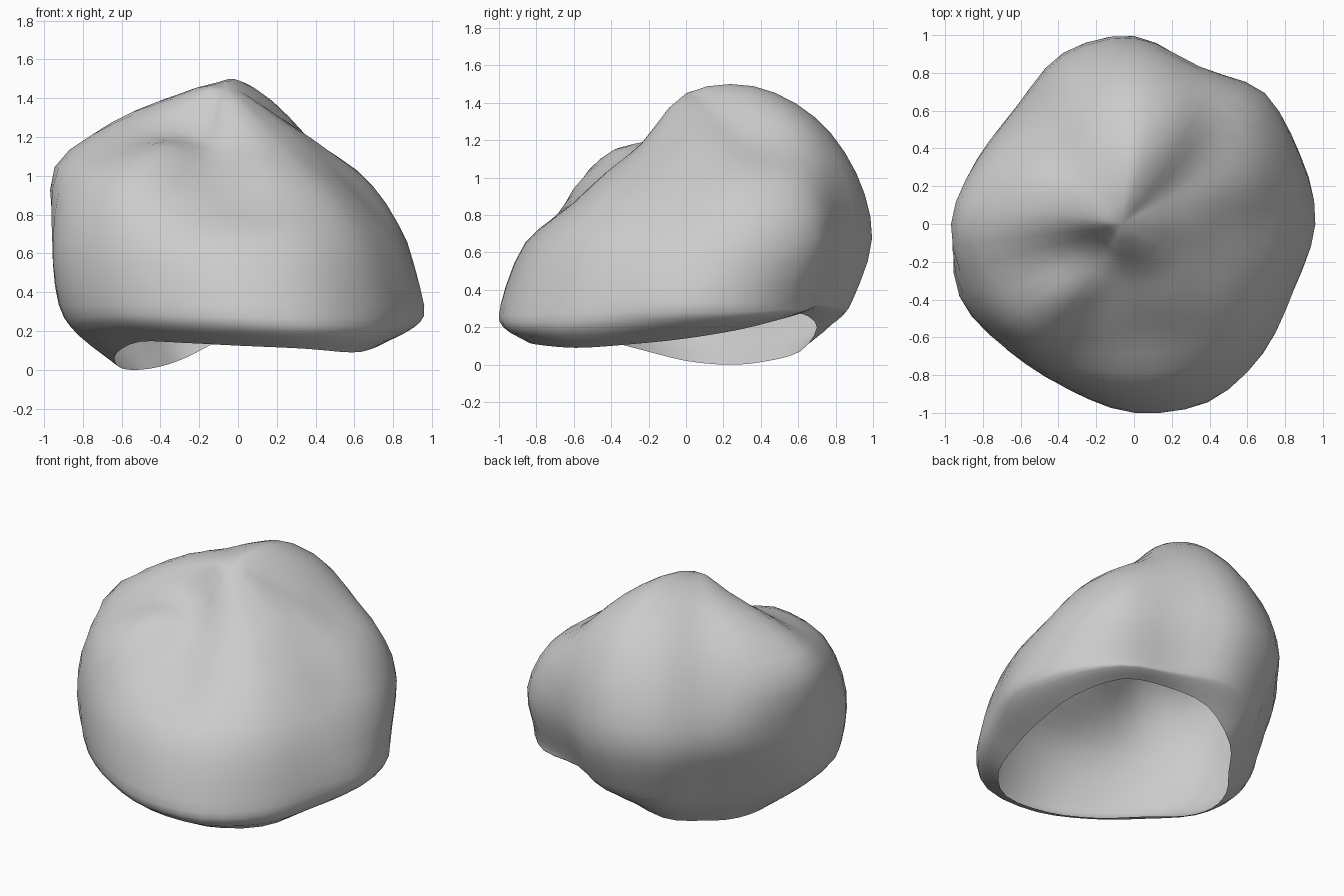
import bpy, bmesh, math
from mathutils import Vector

if "Cube" in bpy.data.objects:
    bpy.data.objects.remove(bpy.data.objects["Cube"])

CENTRE_Z = 0.5
ELEVATIONS = (-10, 10, 30, 50, 70)
POLE = Vector((-0.06, 0.0, 1.45))
STEPS = 3

# One profile per 22.5 degrees round the rock, starting at +x:
# rim radius, rim height, then the radius at each elevation
PROFILES = (
    (.74, .14, .96, .85, .66, .475, .27),
    (.78, .19, .95, .93, .76, .52, .28),
    (.78, .255, .89, .98, .85, .56, .295),
    (.68, .27, .80, .90, .86, .655, .335),
    (.70, .20, .89, .995, .91, .69, .36),
    (.66, .07, .87, .98, .88, .66, .35),
    (.58, .015, .78, .88, .80, .62, .34),
    (.59, .00, .80, .89, .87, .65, .335),
    (.62, .02, .91, .945, .945, .645, .32),
    (.68, .085, .96, 1.00, .88, .57, .275),
    (.72, .145, .94, .93, .81, .545, .25),
    (.76, .14, .94, .87, .66, .445, .245),
    (.82, .125, .99, .86, .61, .43, .245),
    (.88, .11, 1.00, .87, .64, .45, .25),
    (.83, .09, .95, .85, .66, .46, .255),
    (.75, .11, .91, .82, .65, .46, .26),
)
N = len(PROFILES)


def spline(p0, p1, p2, p3, t):
    """Smooth curve through p1 and p2."""
    return 0.5 * (2 * p1 + (p2 - p0) * t + (2 * p0 - 5 * p1 + 4 * p2 - p3) * t * t
                  + (3 * p1 - p0 - 3 * p2 + p3) * t ** 3)


def column(i):
    """Key points of one profile, from the open rim up to the top."""
    a = 2 * math.pi * i / N
    out = Vector((math.cos(a), math.sin(a), 0))
    rim_r, rim_z, *radii = PROFILES[i]
    pts = [out * r + Vector((0, 0, CENTRE_Z + r * math.tan(math.radians(e))))
           for r, e in zip(radii, ELEVATIONS)]
    rim = out * rim_r + Vector((0, 0, rim_z))
    mid = (rim + pts[0]) / 2
    c = Vector((0, 0, CENTRE_Z))
    bulge = 1.055 + 0.02 * math.cos(a + math.pi / 3)  # rounder lip at the front
    return [rim, c + (mid - c) * bulge] + pts


# Interpolate around the rock, then up each profile
keys = [column(i) for i in range(N)]
rows = len(keys[0])
cols = []
for i in range(N):
    for s in range(STEPS):
        cols.append([spline(*(keys[(i + k) % N][j] for k in (-1, 0, 1, 2)), s / STEPS)
                     for j in range(rows)])
M = len(cols)

bm = bmesh.new()
grid = []
for i, col in enumerate(cols):
    opposite = cols[(i + M // 2) % M][-1]
    p = [2 * col[0] - col[1]] + col + [POLE, opposite]
    grid.append([bm.verts.new(spline(p[j], p[j + 1], p[j + 2], p[j + 3], s / STEPS))
                 for j in range(rows) for s in range(STEPS)])

# Open-bottomed skin closed at the top
top = bm.verts.new(POLE)
for i in range(M):
    a, b = grid[i], grid[(i + 1) % M]
    for j in range(len(a) - 1):
        bm.faces.new((a[j], b[j], b[j + 1], a[j + 1]))
    bm.faces.new((a[-1], b[-1], top))
for f in bm.faces:
    f.smooth = True

mesh = bpy.data.meshes.new("hollow_rock")
bm.to_mesh(mesh)
bm.free()
rock = bpy.data.objects.new("hollow_rock", mesh)
bpy.context.collection.objects.link(rock)
